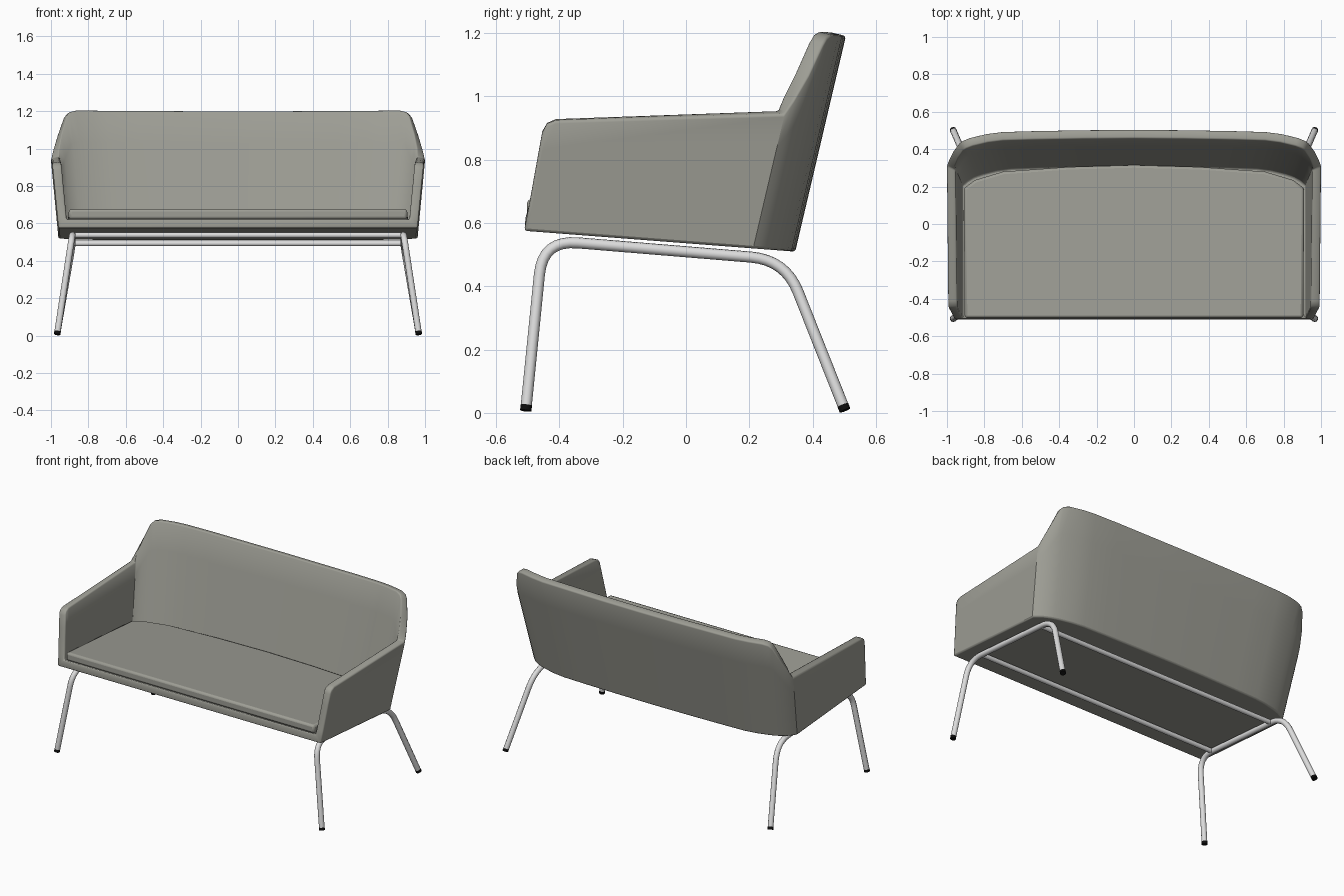
import bpy, bmesh, math
from mathutils import Vector

cube = bpy.data.objects.get("Cube")
if cube:
    bpy.data.objects.remove(cube, do_unlink=True)


def material(name, colour):
    m = bpy.data.materials.new(name)
    m.use_nodes = True
    m.diffuse_color = (*colour, 1)
    m.node_tree.nodes["Principled BSDF"].inputs["Base Color"].default_value = (*colour, 1)
    return m


fabric = material("grey fabric", (0.34, 0.34, 0.30))
metal = material("pale metal", (0.72, 0.72, 0.72))
rubber = material("black rubber", (0.004, 0.004, 0.004))


def add_object(name, mesh, mat):
    obj = bpy.data.objects.new(name, mesh)
    bpy.context.collection.objects.link(obj)
    mesh.materials.clear()
    mesh.materials.append(mat)
    return obj


def from_bmesh(name, bm, mat):
    bmesh.ops.recalc_face_normals(bm, faces=bm.faces)
    mesh = bpy.data.meshes.new(name)
    bm.to_mesh(mesh)
    bm.free()
    return add_object(name, mesh, mat)


def bevel(obj, width, angle, segments):
    b = obj.modifiers.new("bevel", "BEVEL")
    b.width, b.segments = width, segments
    b.limit_method, b.angle_limit = "ANGLE", math.radians(angle)


def smooth(obj, angle=30):
    bpy.ops.object.select_all(action="DESELECT")
    obj.select_set(True)
    bpy.context.view_layer.objects.active = obj
    bpy.ops.object.shade_smooth_by_angle(angle=math.radians(angle))


def base_z(y):
    return 0.575 - 0.077 * (y + 0.51)


# Shell: half plan as (x, y, top height), from arm front to middle of back
half = [(0.96, -0.51, 0.885), (0.96, -0.50, 0.912), (0.96, -0.475, 0.924),
        (0.96, 0.212, 0.945), (0.945, 0.232, 0.99), (0.915, 0.26, 1.07),
        (0.875, 0.282, 1.165), (0.855, 0.29, 1.185), (0.82, 0.302, 1.193),
        (0.74, 0.322, 1.193), (0.66, 0.333, 1.192), (0.5, 0.338, 1.192),
        (0.25, 0.343, 1.19)]
plan = half + [(0, 0.345, 1.19)] + [(-x, y, z) for x, y, z in reversed(half)]
rows = 4
bm = bmesh.new()
columns = []
for x, y, top in plan:
    rise = top - base_z(y)
    lean = 0.18 + 0.055 * min(1, (y + 0.51) / 0.72)
    columns.append([bm.verts.new((x * (1 + 0.1 * h), y + lean * h, base_z(y) + h))
                    for h in (rise * i / rows for i in range(rows + 1))])
for a, b in zip(columns, columns[1:]):
    for i in range(rows):
        bm.faces.new((a[i], b[i], b[i + 1], a[i + 1]))
floor = bm.faces.new([c[0] for c in columns])
shell = from_bmesh("shell", bm, fabric)
# Make the face normals point outwards so the padding grows inwards
if sum((p.normal.z for p in shell.data.polygons if len(p.vertices) > 4)) > 0:
    shell.data.flip_normals()
pad = shell.modifiers.new("padding", "SOLIDIFY")
pad.thickness, pad.offset, pad.use_even_offset = 0.048, -1, True
bevel(shell, 0.014, 50, 2)
smooth(shell)

# Seat cushion resting on the shell floor
seat_half = [(0.905, -0.502), (0.91, 0.19), (0.85, 0.235), (0.7, 0.28), (0.35, 0.305)]
outline = seat_half + [(0, 0.315)] + [(-x, y) for x, y in reversed(seat_half)]
bm = bmesh.new()
low = bm.faces.new([bm.verts.new((x, y, base_z(y) + 0.047)) for x, y in outline])
grown = bmesh.ops.extrude_face_region(bm, geom=[low])["geom"]
bmesh.ops.translate(bm, vec=(0, 0, 0.055),
                    verts=[v for v in grown if isinstance(v, bmesh.types.BMVert)])
cushion = from_bmesh("seat_cushion", bm, fabric)
bevel(cushion, 0.014, 50, 2)
smooth(cushion)


def rounded(points, reach):
    """Path through the points with its inner corners rounded."""
    pts = [Vector(p) for p in points]
    path = [pts[0]]
    for a, c, b in zip(pts, pts[1:], pts[2:]):
        p, q = c + (a - c).normalized() * reach, c + (b - c).normalized() * reach
        for i in range(9):
            t = i / 8
            path.append(p.lerp(c, t).lerp(c.lerp(q, t), t))
    return path + [pts[-1]]


def tube(name, path, radius, mat):
    curve = bpy.data.curves.new(name, "CURVE")
    curve.dimensions = "3D"
    curve.bevel_depth, curve.bevel_resolution = radius, 3
    curve.use_fill_caps = True
    spline = curve.splines.new("POLY")
    spline.points.add(len(path) - 1)
    for point, co in zip(spline.points, path):
        point.co = (*co, 1)
    temp = bpy.data.objects.new("temp", curve)
    bpy.context.collection.objects.link(temp)
    bpy.context.view_layer.update()
    graph = bpy.context.evaluated_depsgraph_get()
    mesh = bpy.data.meshes.new_from_object(temp.evaluated_get(graph))
    bpy.data.objects.remove(temp, do_unlink=True)
    obj = add_object(name, mesh, mat)
    smooth(obj, 40)
    return obj


# Bent side frames with rubber feet
for side, s in (("left", 1), ("right", -1)):
    corners = [(s * 0.967, -0.506, 0.007), (s * 0.885, -0.452, 0.546),
               (s * 0.885, 0.314, 0.483), (s * 0.967, 0.502, 0.008)]
    pts = [Vector(c) for c in corners]
    front_top = pts[0] + (pts[1] - pts[0]).normalized() * 0.018
    rear_top = pts[3] + (pts[2] - pts[3]).normalized() * 0.018
    tube(side + "_leg_frame", rounded([front_top, pts[1], pts[2], rear_top], 0.11), 0.0175, metal)
    tube(side + "_front_foot", [pts[0], front_top], 0.018, rubber)
    tube(side + "_rear_foot", [pts[3], rear_top], 0.018, rubber)

# Cross bars under the seat
for name, y, z in (("front_cross_bar", -0.34, 0.537), ("rear_cross_bar", 0.2, 0.4925)):
    tube(name, [Vector((-0.885, y, z)), Vector((0.885, y, z))], 0.0155, metal)
